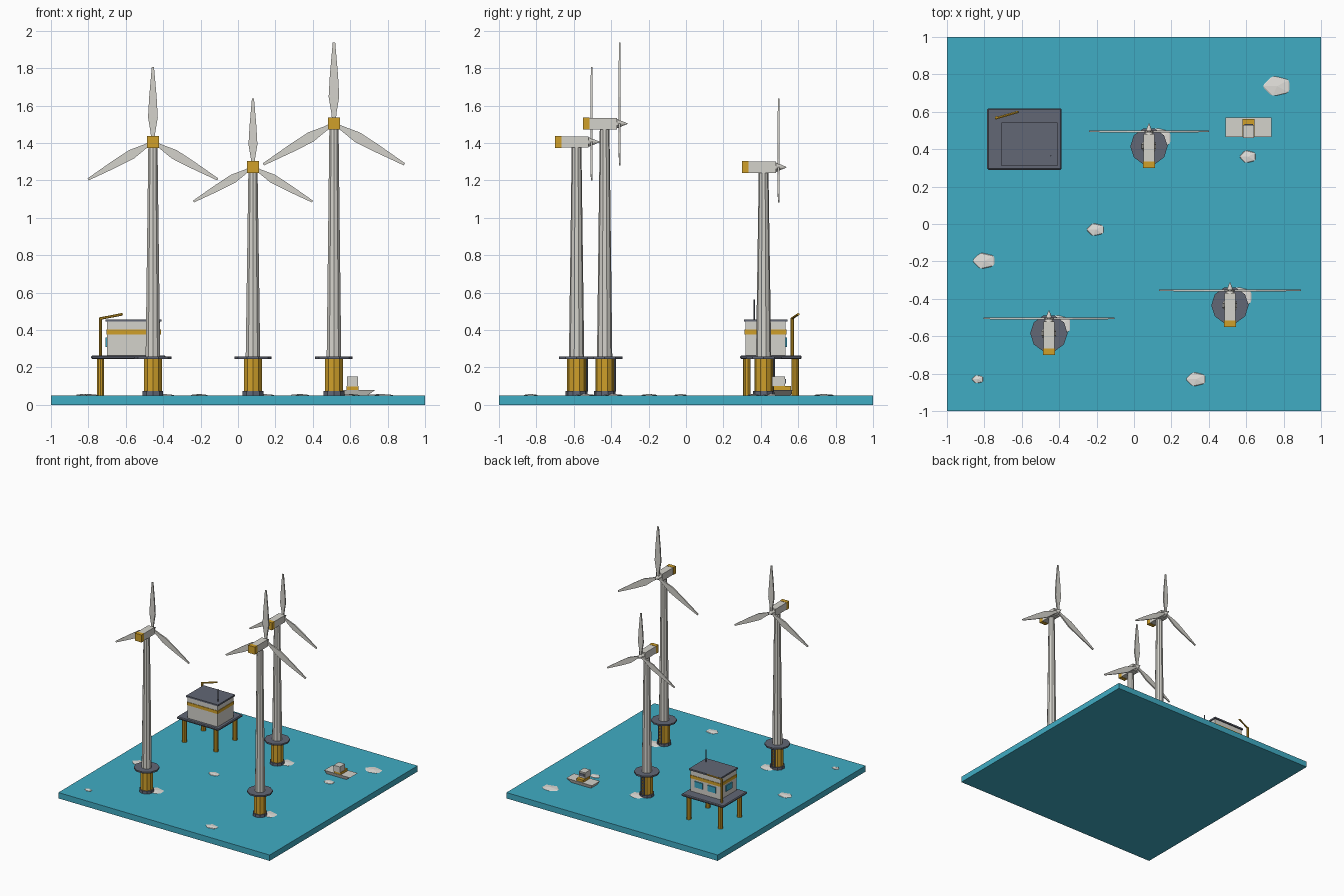
import bpy, bmesh, math
from mathutils import Matrix, Vector

if "Cube" in bpy.data.objects:
    bpy.data.objects.remove(bpy.data.objects["Cube"])


def material(name, srgb):
    m = bpy.data.materials.new(name)
    m.diffuse_color = [(c / 255 / 12.92 if c < 11 else ((c / 255 + 0.055) / 1.055) ** 2.4) for c in srgb] + [1]
    m.use_nodes = True
    m.node_tree.nodes["Principled BSDF"].inputs["Base Color"].default_value = m.diffuse_color
    return m


SEA = material("sea_teal", (64, 172, 196))
WHITE = material("warm_white", (212, 210, 203))
FOAM = material("foam_white", (226, 224, 219))
YELLOW = material("safety_yellow", (208, 160, 42))
DARK = material("slate_gray", (98, 103, 117))
GLASS = material("window_blue", (60, 165, 195))


def finish(bm, name, mat):
    bmesh.ops.recalc_face_normals(bm, faces=bm.faces)
    me = bpy.data.meshes.new(name)
    bm.to_mesh(me)
    bm.free()
    me.materials.append(mat)
    ob = bpy.data.objects.new(name, me)
    bpy.context.collection.objects.link(ob)
    return ob


def box(name, mat, x, y, z, bevel=0):
    """Box from (min, max) pairs."""
    bm = bmesh.new()
    bmesh.ops.create_cube(bm, size=1)
    for v in bm.verts:
        v.co = [r[0] + (c + 0.5) * (r[1] - r[0]) for c, r in zip(v.co, (x, y, z))]
    if bevel:
        bmesh.ops.bevel(bm, geom=bm.edges[:], offset=bevel, segments=1, affect='EDGES')
    return finish(bm, name, mat)


def rod(name, mat, a, b, r1, r2=None, sides=10, spin=0.0):
    """Tapered cylinder from point a to point b."""
    a, b = Vector(a), Vector(b)
    d = b - a
    bm = bmesh.new()
    bmesh.ops.create_cone(bm, cap_ends=True, segments=sides, radius1=r1,
                          radius2=r1 if r2 is None else r2, depth=d.length,
                          matrix=Matrix.Rotation(spin, 4, 'Z'))
    rot = d.to_track_quat('Z', 'Y').to_matrix().to_4x4()
    bm.transform(Matrix.Translation((a + b) / 2) @ rot)
    return finish(bm, name, mat)


def foam(name, x, y, rx, ry):
    """Flattened faceted blob half sunk in the water."""
    bm = bmesh.new()
    bmesh.ops.create_icosphere(bm, subdivisions=1, radius=1)
    bm.transform(Matrix.Translation((x, y, 0.049)) @ Matrix.Diagonal((-rx, -ry, 0.009, 1)))
    return finish(bm, name, FOAM)


def blade(name, centre, length, angle):
    """Flat tapered blade lofted through rectangular sections."""
    bm = bmesh.new()
    rings = []
    k = length / 0.4
    for t, w, h in ((0.02, 0.009, 0.006), (0.12, 0.012, 0.006), (0.33, 0.026, 0.006),
                    (0.6, 0.02, 0.005), (1, 0.006, 0.004)):
        rings.append([bm.verts.new((sx * w * k, sy * h, t * length))
                      for sx, sy in ((-1, -1), (1, -1), (1, 1), (-1, 1))])
    for p, q in zip(rings, rings[1:]):
        for i in range(4):
            j = (i + 1) % 4
            bm.faces.new((p[i], p[j], q[j], q[i]))
    bm.faces.new(rings[0])
    bm.faces.new(rings[-1])
    bm.transform(Matrix.Translation(centre) @ Matrix.Rotation(angle, 4, 'Y'))
    return finish(bm, name, WHITE)


def turbine(n, x, y, hub, length):
    def nm(part):
        return f"turbine_{n}_{part}"
    # Foundation and deck
    rod(nm("foundation"), YELLOW, (x, y, 0.05), (x, y, 0.25), 0.05)
    rod(nm("base_collar"), DARK, (x, y, 0.045), (x, y, 0.074), 0.058)
    rod(nm("deck"), DARK, (x, y, 0.244), (x, y, 0.257), 0.1, spin=math.pi / 10)
    for s in (-1, 1):
        rod(nm("ladder_rail"), DARK, (x + s * 0.014, y + 0.055, 0.07), (x + s * 0.014, y + 0.055, 0.245), 0.005, sides=6)
    for i in range(6):
        z = 0.09 + i * 0.026
        box(nm("ladder_rung"), DARK, (x - 0.014, x + 0.014), (y + 0.053, y + 0.057), (z, z + 0.004))
    foam(nm("wake"), x + 0.055, y + 0.045, 0.075, 0.06)
    # Tower, nacelle and rotor
    rod(nm("tower"), WHITE, (x, y, 0.25), (x, y, hub - 0.028), 0.041, 0.026)
    box(nm("nacelle"), WHITE, (x - 0.03, x + 0.03), (y - 0.08, y + 0.065), (hub - 0.03, hub + 0.03))
    box(nm("nacelle_tail"), YELLOW, (x - 0.032, x + 0.032), (y - 0.115, y - 0.08), (hub - 0.032, hub + 0.032))
    rod(nm("spinner"), WHITE, (x, y + 0.063, hub), (x, y + 0.122, hub), 0.026, 0.002)
    for i in range(3):
        blade(nm("blade"), (x, y + 0.08, hub), length, i * math.tau / 3)


# Sea slab
box("sea", SEA, (-1, 1), (-1, 1), (0, 0.05))

# Turbines
turbine(1, -0.455, -0.585, 1.405, 0.4)
turbine(2, 0.08, 0.415, 1.27, 0.367)
turbine(3, 0.513, -0.435, 1.503, 0.435)

# Floating foam patches
for fx, fy, rx, ry in ((0.765, 0.737, 0.083, 0.06), (0.61, 0.36, 0.05, 0.038),
                       (-0.205, -0.03, 0.053, 0.038), (-0.8, -0.197, 0.068, 0.048),
                       (-0.835, -0.83, 0.035, 0.025), (0.333, -0.83, 0.06, 0.042)):
    foam("foam_patch", fx, fy, rx, ry)

# Substation platform
for lx in (-0.735, -0.435):
    for ly in (0.325, 0.583):
        rod("platform_leg", YELLOW, (lx, ly, 0.045), (lx, ly, 0.247), 0.02)
box("platform_deck", DARK, (-0.785, -0.387), (0.29, 0.618), (0.244, 0.264), 0.006)

# Substation building
box("building", WHITE, (-0.7, -0.416), (0.318, 0.533), (0.262, 0.446))
box("building_stripe", YELLOW, (-0.704, -0.412), (0.314, 0.537), (0.376, 0.402))
box("building_roof", DARK, (-0.708, -0.408), (0.31, 0.543), (0.444, 0.457))
for wx in (-0.62, -0.497):
    box("back_window", GLASS, (wx - 0.038, wx + 0.038), (0.532, 0.541), (0.31, 0.36))
box("side_window", GLASS, (-0.708, -0.699), (0.385, 0.465), (0.31, 0.36))
rod("antenna", DARK, (-0.445, 0.365, 0.455), (-0.445, 0.365, 0.562), 0.003, sides=6)

# Crane
rod("crane_post", YELLOW, (-0.735, 0.568, 0.262), (-0.735, 0.568, 0.465), 0.009, sides=8)
rod("crane_boom", YELLOW, (-0.742, 0.564, 0.46), (-0.618, 0.6, 0.484), 0.007, sides=6)

# Boat hull, narrowed towards the waterline
hull = box("boat_hull", WHITE, (0.49, 0.735), (0.465, 0.57), (0.045, 0.08))
for v in hull.data.vertices:
    if v.co.z < 0.06:
        v.co.x += -0.05 if v.co.x > 0.6 else 0.02
        v.co.y += -0.012 if v.co.y > 0.52 else 0.012

# Boat deckhouse
box("boat_deckhouse", YELLOW, (0.58, 0.645), (0.468, 0.562), (0.079, 0.1))
box("boat_cabin", WHITE, (0.583, 0.642), (0.46, 0.53), (0.099, 0.15))
box("cabin_window", DARK, (0.59, 0.635), (0.529, 0.535), (0.115, 0.138))
